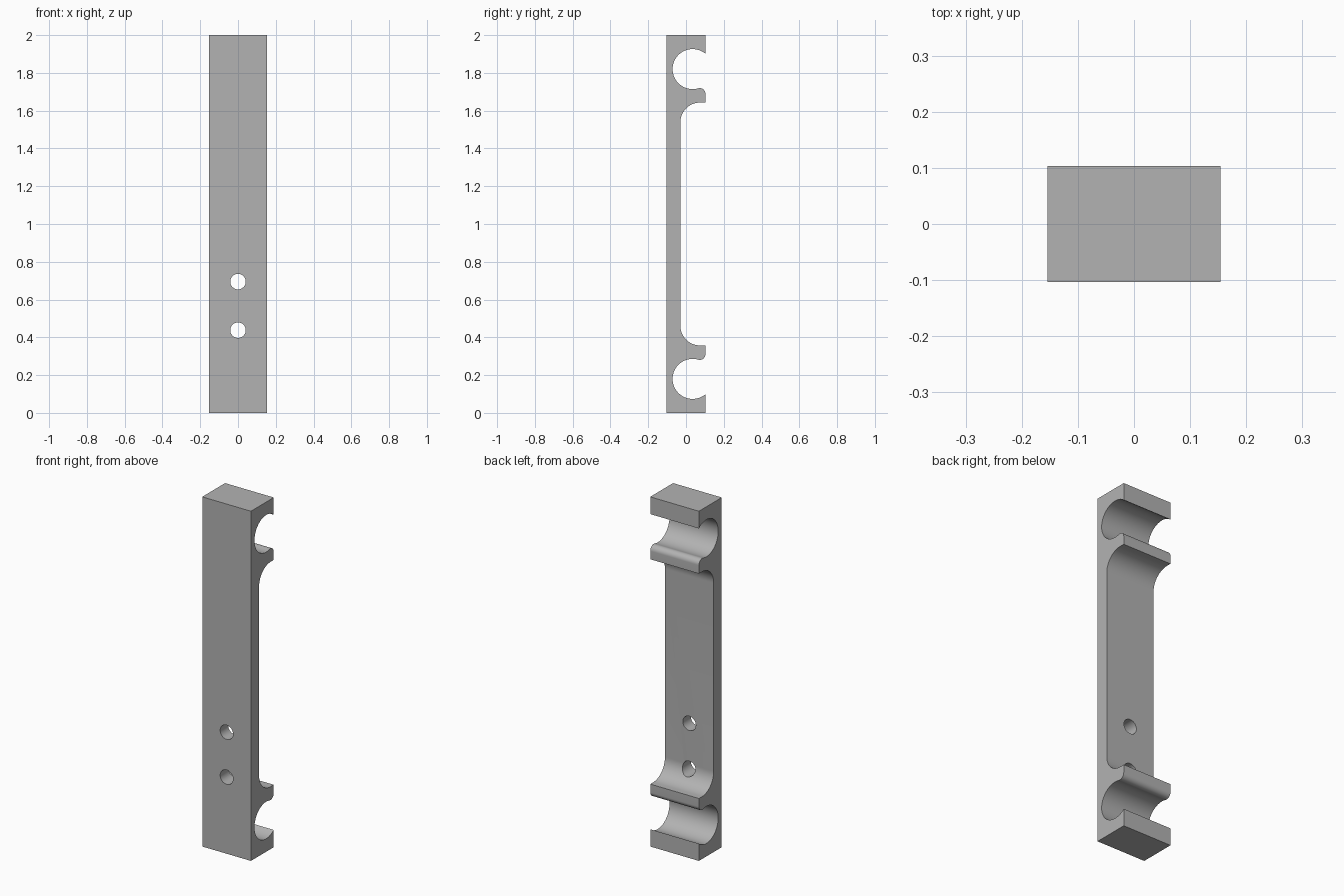
import bpy, bmesh
from math import atan2, cos, sin, pi, sqrt, acos
from mathutils import Matrix

cube = bpy.data.objects.get("Cube")
if cube:
    bpy.data.objects.remove(cube)

HALF_X, HALF_Y = 0.154, 0.103
HEIGHT = 2.0
MID = HEIGHT / 2

grey = bpy.data.materials.new("plain_grey")
grey.use_nodes = True
colour = (0.45, 0.45, 0.45, 1)
grey.diffuse_color = colour
grey.node_tree.nodes["Principled BSDF"].inputs["Base Color"].default_value = colour


def arc(cy, cz, r, start, end, steps):
    """Points on an arc in the side plane."""
    return [(cy + r * cos(start + (end - start) * i / steps),
             cz + r * sin(start + (end - start) * i / steps)) for i in range(steps + 1)]


def make_object(name, bm):
    bmesh.ops.recalc_face_normals(bm, faces=bm.faces)
    mesh = bpy.data.meshes.new(name)
    bm.to_mesh(mesh)
    bm.free()
    mesh.materials.append(grey)
    obj = bpy.data.objects.new(name, mesh)
    bpy.context.collection.objects.link(obj)
    return obj


# Upper half of the side profile: clip socket, rounded lip, filleted recess
clip_y, clip_z, clip_r = 0.035, 1.82, 0.106
lip_r = 0.03
lip_y = HALF_Y - lip_r
lip_z = clip_z - sqrt((clip_r + lip_r) ** 2 - (lip_y - clip_y) ** 2)
mouth = acos((HALF_Y - clip_y) / clip_r)
touch = atan2(lip_z - clip_z, lip_y - clip_y)
recess_y, recess_z, fillet_r = -0.03, 1.643, 0.105

upper = [(-HALF_Y, HEIGHT), (HALF_Y, HEIGHT)]
upper += arc(clip_y, clip_z, clip_r, mouth, touch + 2 * pi, 48)
upper += arc(lip_y, lip_z, lip_r, touch + pi, 0, 12)[1:]
upper.append((HALF_Y, recess_z))
upper += arc(recess_y + fillet_r, recess_z - fillet_r, fillet_r, pi / 2, pi, 20)

# Mirror the profile about mid height and extrude it across the width
profile = upper + [(y, 2 * MID - z) for y, z in reversed(upper)]
bm = bmesh.new()
face = bm.faces.new([bm.verts.new((-HALF_X, y, z)) for y, z in profile])
result = bmesh.ops.extrude_face_region(bm, geom=[face])
moved = [v for v in result["geom"] if isinstance(v, bmesh.types.BMVert)]
bmesh.ops.translate(bm, verts=moved, vec=(2 * HALF_X, 0, 0))
bracket = make_object("clip_bracket", bm)

# Two screw holes through the back plate
bm = bmesh.new()
for z in (0.438, 0.695):
    bmesh.ops.create_cone(bm, cap_ends=True, segments=40, radius1=0.041, radius2=0.041,
                          depth=0.6, matrix=Matrix.Translation((0, 0, z)) @ Matrix.Rotation(pi / 2, 4, "X"))
cutter = make_object("screw_hole_cutter", bm)
cutter.hide_render = True
cutter.hide_viewport = True
cutter.display_type = "WIRE"

holes = bracket.modifiers.new("screw_holes", "BOOLEAN")
holes.operation = "DIFFERENCE"
holes.solver = "EXACT"
holes.object = cutter

# Apply the cut, then smooth the curved walls
bpy.ops.object.select_all(action="DESELECT")
bpy.context.view_layer.objects.active = bracket
bracket.select_set(True)
bpy.ops.object.modifier_apply(modifier=holes.name)
bpy.ops.object.shade_smooth_by_angle(angle=pi / 6)
